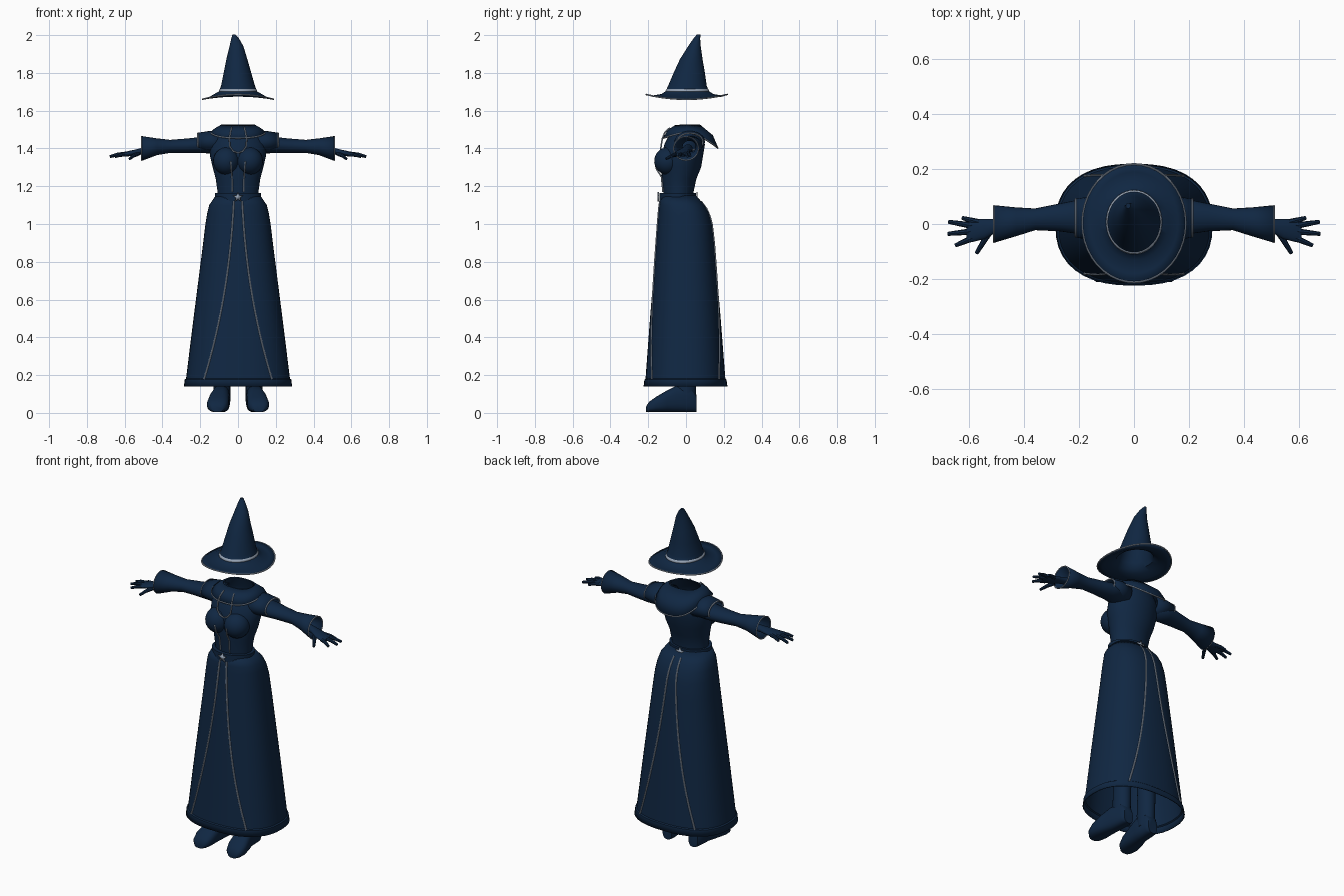
import bpy, bmesh, math
from mathutils import Vector

cube = bpy.data.objects.get("Cube")
if cube:
    bpy.data.objects.remove(cube, do_unlink=True)

parts = []
SIDES = ((1, "left"), (-1, "right"))


def material(name, colour):
    mat = bpy.data.materials.new(name)
    mat.use_nodes = True
    mat.diffuse_color = colour
    bsdf = mat.node_tree.nodes["Principled BSDF"]
    bsdf.inputs["Base Color"].default_value = colour
    bsdf.inputs["Roughness"].default_value = 0.8
    return mat


navy = material("navy cloth", (.005, .02, .055, 1))
silver = material("silver trim", (.3, .36, .45, 1))


def finish(name, bm, mat, thickness=0):
    bmesh.ops.recalc_face_normals(bm, faces=bm.faces)
    mesh = bpy.data.meshes.new(name)
    bm.to_mesh(mesh)
    bm.free()
    mesh.materials.append(mat)
    obj = bpy.data.objects.new(name, mesh)
    bpy.context.collection.objects.link(obj)
    if thickness:
        mod = obj.modifiers.new("thickness", 'SOLIDIFY')
        mod.thickness = thickness
        mod.offset = 0
    parts.append(obj)
    return obj


def oval(power=2, count=40):
    """Unit superellipse as (u, v) pairs."""
    out = []
    for i in range(count):
        a = math.tau * i / count
        c, s = math.cos(a), math.sin(a)
        out.append((math.copysign(abs(c) ** (2 / power), c),
                    math.copysign(abs(s) ** (2 / power), s)))
    return out


def flat_ring(z, rx, front, back, power=2, xc=0, droop=0):
    mid, ry = (front + back) / 2, (back - front) / 2
    return [Vector((xc + rx * u, mid + ry * v, z - droop * u * u))
            for u, v in oval(power)]


def arm_ring(side, x, y, z, ry, rz):
    return [Vector((side * x, y + ry * u, z + rz * v)) for u, v in oval(count=24)]


def loft(name, rings, mat=navy, cap_start=False, cap_end=False, thickness=0):
    bm = bmesh.new()
    loops = [[bm.verts.new(p) for p in ring] for ring in rings]
    for a, b in zip(loops, loops[1:]):
        for i in range(len(a)):
            bm.faces.new((a[i - 1], a[i], b[i], b[i - 1]))
    if cap_start:
        bm.faces.new(loops[0])
    if cap_end:
        bm.faces.new(loops[-1])
    return finish(name, bm, mat, thickness)


def tube(name, points, radius, mat=silver, cyclic=False, taper=1):
    curve = bpy.data.curves.new(name, 'CURVE')
    curve.dimensions = '3D'
    curve.bevel_depth = radius
    curve.bevel_resolution = 2
    curve.use_fill_caps = True
    spline = curve.splines.new('POLY')
    spline.points.add(len(points) - 1)
    for i, (target, p) in enumerate(zip(spline.points, points)):
        target.co = (*p, 1)
        target.radius = 1 + (taper - 1) * i / (len(points) - 1)
    spline.use_cyclic_u = cyclic
    curve.materials.append(mat)
    temp = bpy.data.objects.new(name, curve)
    bpy.context.collection.objects.link(temp)
    mesh = bpy.data.meshes.new_from_object(
        temp.evaluated_get(bpy.context.evaluated_depsgraph_get()))
    bpy.data.objects.remove(temp, do_unlink=True)
    obj = bpy.data.objects.new(name, mesh)
    bpy.context.collection.objects.link(obj)
    parts.append(obj)


def ball(name, centre, size):
    bm = bmesh.new()
    bmesh.ops.create_uvsphere(bm, u_segments=24, v_segments=16, radius=1)
    for v in bm.verts:
        v.co = Vector(c + s * k for c, s, k in zip(centre, size, v.co))
    finish(name, bm, navy)


# Hat: upturned brim flowing into a bent cone
hat_rings = [flat_ring(1.686, .188, -.212, .218, droop=.026),
             flat_ring(1.677, .16, -.18, .19, droop=.012),
             flat_ring(1.685, .125, -.13, .145),
             flat_ring(1.7, .098, -.106, .12),
             flat_ring(1.73, .087, -.092, .107),
             flat_ring(1.8, .07, -.062, .097, xc=-.003),
             flat_ring(1.87, .053, -.03, .085, xc=-.006),
             flat_ring(1.94, .034, .014, .075, xc=-.008),
             flat_ring(1.98, .018, .042, .072, xc=-.015),
             flat_ring(2, .007, .058, .074, xc=-.021)]
loft("hat", hat_rings, cap_end=True, thickness=.006)
tube("hat_brim_trim", hat_rings[0], .004, cyclic=True)
loft("hat_band", [flat_ring(1.698, .101, -.109, .123),
                  flat_ring(1.714, .096, -.102, .117)], silver, thickness=.004)

# Bodice
loft("bodice", [flat_ring(*r) for r in (
    (1.1, .11, -.12, .04), (1.17, .108, -.12, .04), (1.24, .118, -.128, .055),
    (1.3, .134, -.13, .08), (1.36, .148, -.13, .09), (1.42, .148, -.115, .1),
    (1.47, .12, -.09, .09), (1.524, .082, -.05, .07))])
for s, side in SIDES:
    ball(side + "_bust", (s * .062, -.098, 1.333), (.07, .07, .072))
    tube(side + "_bodice_trim", [(s * .038, -.165, 1.33), (s * .036, -.156, 1.29),
                                 (s * .032, -.13, 1.25), (s * .03, -.122, 1.17)], .004)

# Collar falling to a broad flap at the back
def collar_ring(rx, front, back, z_front, z_side, z_back):
    ring = []
    for u, v in oval(2.5):
        depth, height = (back, z_back) if v > 0 else (front, z_front)
        ring.append(Vector((rx * u, .01 + v * (depth - .01) * (1 if v > 0 else -1),
                            z_side + (height - z_side) * abs(v) ** 1.5)))
    return ring


collar = [collar_ring(.086, -.055, .072, 1.522, 1.524, 1.524),
          collar_ring(.118, -.095, .14, 1.495, 1.506, 1.468),
          collar_ring(.145, -.118, .168, 1.455, 1.485, 1.402)]
loft("collar", collar, thickness=.006)
tube("collar_trim", collar[-1], .004, cyclic=True)

# Neck ribbon loop
half = [(.025, -.135, 1.385), (.043, -.132, 1.41), (.046, -.126, 1.45),
        (.04, -.112, 1.485), (.034, -.085, 1.51)]
tube("neck_ribbon_trim",
     [(-x, y, z) for x, y, z in reversed(half)] + [(0, -.137, 1.376)] + half, .004)

# Skirt with a stepped hem
skirt_rows = ((1.15, .115, -.13, .05), (1.1, .15, -.139, .095), (1.06, .16, -.143, .118),
              (1, .17, -.148, .135), (.9, .182, -.156, .147), (.5, .233, -.188, .181),
              (.18, .273, -.212, .206), (.175, .28, -.218, .212), (.14, .284, -.222, .217))
POWER = 2.4
loft("skirt", [flat_ring(*row, POWER) for row in skirt_rows], thickness=.005)
loft("belt", [flat_ring(z, .123, -.141, .053) for z in (1.12, 1.163)],
     cap_start=True, cap_end=True)


def skirt_point(x, z, facing):
    """Point on the skirt surface, a little outside the cloth."""
    for top, low in zip(skirt_rows, skirt_rows[1:]):
        if low[0] <= z <= top[0]:
            t = (top[0] - z) / (top[0] - low[0])
            rx, front, back = (a + (b - a) * t for a, b in zip(top[1:], low[1:]))
            break
    depth = (back - front) / 2 * (1 - abs(x / rx) ** POWER) ** (1 / POWER)
    return (x, (front + back) / 2 + facing * (depth + .003), z)


# Curved skirt trims and star clasps, front and back
for facing, where in ((-1, "front"), (1, "back")):
    for s, side in SIDES:
        points = []
        for i in range(25):
            t = i / 24
            points.append(skirt_point(s * (.022 + .05 * t + .108 * t ** 2.2),
                                      1.12 - .942 * t, facing))
        tube(f"{side}_{where}_skirt_trim", points, .005)
    bm = bmesh.new()
    tips = []
    for i in range(10):
        r, a = (.012 if i % 2 else .028), math.tau * i / 10
        y = -.147 if facing < 0 else .058
        tips.append(bm.verts.new((r * math.sin(a), y, 1.142 + r * math.cos(a))))
    bm.faces.new(tips)
    finish(where + "_star_clasp", bm, silver, .006)

for s, side in SIDES:
    # Short puffed oversleeve and long flared sleeve
    over = [arm_ring(s, *r) for r in ((.09, .015, 1.43, .075, .06),
                                      (.15, .02, 1.436, .078, .054),
                                      (.212, .022, 1.436, .068, .045))]
    loft(side + "_oversleeve", over, thickness=.005)
    tube(side + "_oversleeve_trim", over[-1], .004, cyclic=True)
    sleeve = [arm_ring(s, *r) for r in (
        (.1, .02, 1.42, .06, .045), (.2, .026, 1.418, .06, .04),
        (.27, .024, 1.414, .048, .036), (.36, .017, 1.411, .037, .032),
        (.43, .008, 1.409, .05, .042), (.51, 0, 1.4, .066, .063))]
    loft(side + "_sleeve", sleeve, thickness=.005)
    tube(side + "_cuff_trim", sleeve[-1], .003, cyclic=True)

    # Hand
    loft(side + "_palm", [arm_ring(s, *r) for r in (
        (.38, .01, 1.4, .025, .022), (.5, -.006, 1.387, .024, .018),
        (.545, -.018, 1.378, .037, .016), (.595, -.026, 1.37, .041, .013),
        (.61, -.028, 1.368, .034, .008))], cap_start=True, cap_end=True)
    for finger, root, tip in (
            ("little", (.565, .006, 1.374), (.625, .022, 1.36)),
            ("ring", (.59, -.006, 1.372), (.675, .008, 1.357)),
            ("middle", (.59, -.027, 1.372), (.678, -.036, 1.357)),
            ("index", (.585, -.05, 1.37), (.65, -.078, 1.356)),
            ("thumb", (.53, -.035, 1.372), (.573, -.106, 1.345))):
        a, b = (Vector((s * x, y, z)) for x, y, z in (root, tip))
        bend = a.lerp(b, .55) + Vector((0, 0, .004))
        tube(f"{side}_{finger}_finger", [a, bend, b], .012, navy, taper=.6)

    # Leg and pointed shoe
    loft(side + "_leg", [flat_ring(*r, xc=s * .085) for r in (
        (.06, .044, -.05, .05), (.14, .044, -.058, .054), (.25, .046, -.05, .055),
        (.45, .056, -.055, .065), (.6, .055, -.055, .055), (1, .08, -.08, .08))],
        cap_start=True, cap_end=True)
    loft(side + "_shoe", [
        [Vector((s * (xc + w * u), y, .004 + h / 2 * (1 + v))) for u, v in oval(2.7, 28)]
        for y, xc, w, h in ((.056, .085, .03, .09), (.035, .086, .044, .125),
                            (-.05, .091, .046, .14), (-.1, .1, .053, .115),
                            (-.16, .107, .057, .08), (-.195, .109, .047, .055),
                            (-.211, .11, .028, .03))], cap_start=True, cap_end=True)

# Smooth shading with crisp edges kept
for obj in bpy.context.selected_objects:
    obj.select_set(False)
for obj in parts:
    obj.select_set(True)
bpy.context.view_layer.objects.active = parts[0]
bpy.ops.object.shade_smooth_by_angle(angle=math.radians(40))
